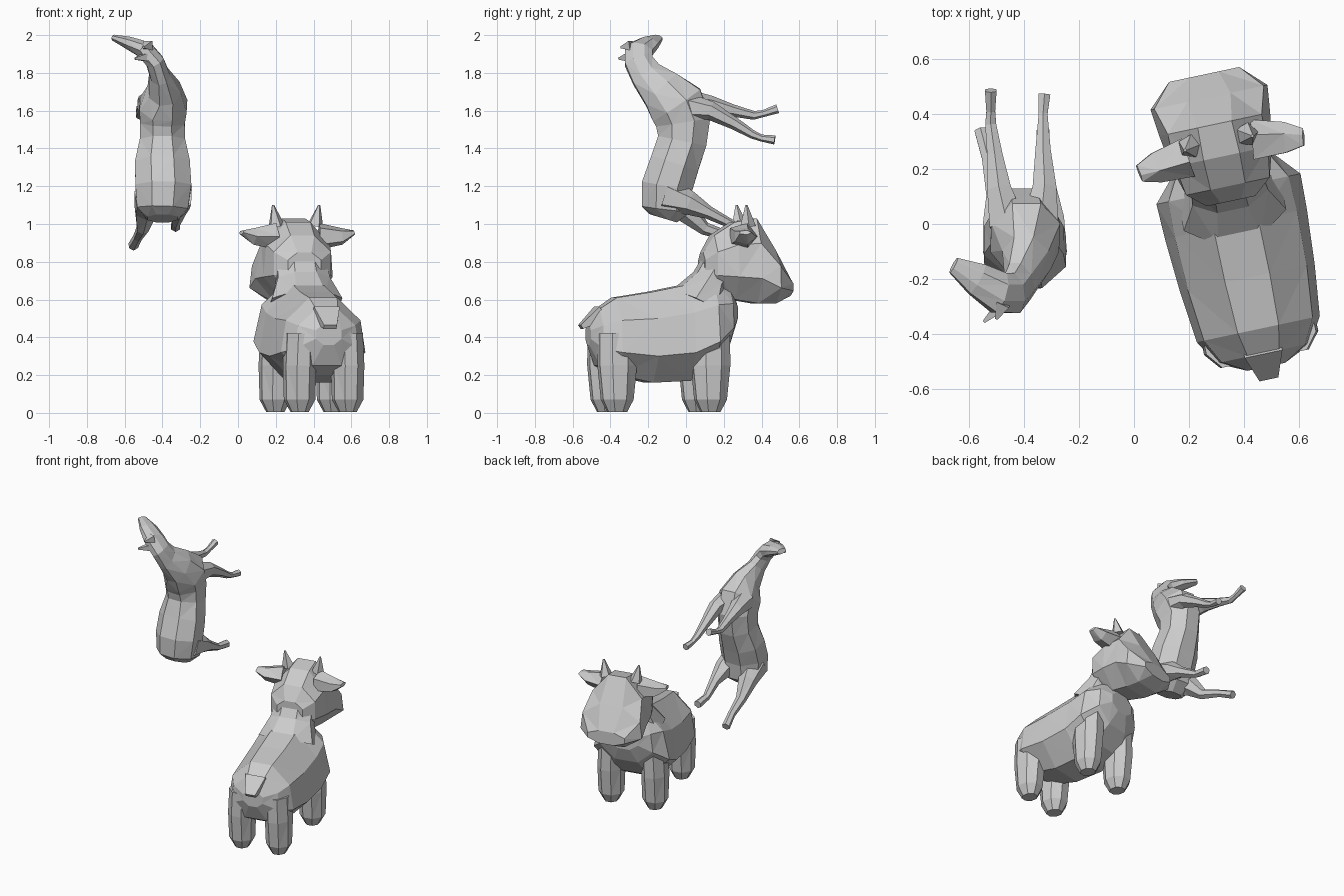
import bpy, bmesh
from math import sin, cos, pi, radians
from mathutils import Vector, Matrix


def loft(name, rings, ref=(0, 0, 1), n=8, axis=None, place=Matrix()):
    """Skin rings (x, y, z, half_width, half_height, taper) along a path."""
    bm = bmesh.new()
    pts = [Vector(r[:3]) for r in rings]
    grow = 1 / cos(pi / n)
    loops = []
    for i, r in enumerate(rings):
        t = Vector(axis) if axis else pts[min(i + 1, len(pts) - 1)] - pts[max(i - 1, 0)]
        t.normalize()
        side = t.cross(Vector(ref)).normalized()
        up = side.cross(t)
        taper = r[5] if len(r) > 5 else 0
        loop = []
        for k in range(n):
            a = 2 * pi * (k + 0.5) / n
            c, s = cos(a) * grow, sin(a) * grow
            loop.append(bm.verts.new(pts[i] + side * c * r[3] * (1 - taper * s) + up * s * r[4]))
        loops.append(loop)
    for a, b in zip(loops, loops[1:]):
        for k in range(n):
            j = (k + 1) % n
            bm.faces.new((a[k], a[j], b[j], b[k]))
    bm.faces.new(loops[0][::-1])
    bm.faces.new(loops[-1])
    bmesh.ops.recalc_face_normals(bm, faces=bm.faces)
    bmesh.ops.triangulate(bm, faces=[f for f in bm.faces if len(f.verts) == 4])
    me = bpy.data.meshes.new(name)
    bm.to_mesh(me)
    bm.free()
    ob = bpy.data.objects.new(name, me)
    ob.matrix_world = place
    bpy.context.collection.objects.link(ob)
    return ob


def slab(y, low, high, w, taper=0):
    """Upright ring on the cow's centre plane."""
    return (0, y, (low + high) / 2, w, (high - low) / 2, taper)


# Cow, built facing +y and then turned in place
cow = Matrix.Translation((0.37, 0, 0)) @ Matrix.Rotation(radians(12), 4, 'Z')
loft("cow_body", [
    slab(-0.53, 0.36, 0.47, 0.07), slab(-0.48, 0.25, 0.55, 0.165, 0.15),
    slab(-0.39, 0.20, 0.61, 0.215, 0.15), slab(-0.20, 0.16, 0.64, 0.235, 0.15),
    slab(0.00, 0.17, 0.68, 0.245, 0.18), slab(0.13, 0.24, 0.71, 0.245, 0.22),
    slab(0.22, 0.36, 0.67, 0.18, 0.1), slab(0.26, 0.46, 0.60, 0.10)],
    axis=(0, 1, 0), place=cow)
loft("cow_neck", [(0, 0.07, 0.58, 0.19, 0.15), (0, 0.13, 0.70, 0.14, 0.09),
                  (0, 0.20, 0.80, 0.13, 0.10)], ref=(0, -1, 0), place=cow)
loft("cow_head", [
    slab(0.085, 0.71, 0.85, 0.09), slab(0.14, 0.64, 0.94, 0.155),
    slab(0.25, 0.60, 1.01, 0.18, 0.1), slab(0.37, 0.58, 1.03, 0.19, 0.2),
    slab(0.47, 0.58, 0.86, 0.21, 0.08), slab(0.555, 0.62, 0.71, 0.13)],
    axis=(0, 1, 0), place=cow)
loft("cow_tail", [(0, -0.46, 0.53, 0.07, 0.04), (0, -0.57, 0.455, 0.035, 0.012)],
     n=4, place=cow)

for label, s in (("left", -1), ("right", 1)):
    for part, x, y in (("hind", 0.13, -0.40), ("front", 0.155, 0.10)):
        loft(f"cow_{part}_leg_{label}", [
            (s * x * 0.95, y, 0.42, 0.08, 0.10), (s * x, y, 0.25, 0.082, 0.10),
            (s * x, y, 0.07, 0.078, 0.082), (s * x, y, 0.005, 0.045, 0.05)],
            ref=(0, 1, 0), place=cow)
    loft(f"cow_ear_{label}", [
        (s * 0.12, 0.28, 0.935, 0.065, 0.06), (s * 0.24, 0.265, 0.935, 0.05, 0.038),
        (s * 0.305, 0.255, 0.955, 0.028, 0.01)], n=5, place=cow)
    loft(f"cow_horn_{label}", [
        (s * 0.105, 0.31, 0.99, 0.036, 0.036), (s * 0.125, 0.30, 1.10, 0.005, 0.005)],
        ref=(0, 1, 0), n=5, place=cow)

# Rearing horse: rump, torso, neck and turned head in one skin
loft("horse_body", [
    (-0.40, -0.12, 1.03, 0.08, 0.075), (-0.40, -0.105, 1.08, 0.135, 0.13),
    (-0.395, -0.10, 1.20, 0.148, 0.135), (-0.40, -0.06, 1.32, 0.145, 0.13),
    (-0.40, -0.02, 1.44, 0.12, 0.13), (-0.40, -0.015, 1.54, 0.118, 0.145),
    (-0.395, -0.05, 1.63, 0.125, 0.15), (-0.39, -0.13, 1.71, 0.085, 0.115),
    (-0.415, -0.21, 1.79, 0.052, 0.085), (-0.44, -0.25, 1.86, 0.048, 0.075),
    (-0.49, -0.25, 1.92, 0.046, 0.075), (-0.57, -0.20, 1.955, 0.034, 0.06),
    (-0.655, -0.15, 1.985, 0.016, 0.03)], ref=(0, -1, 0))

legs = {
    "horse_front_leg_left": [(-0.46, 0.00, 1.64, 0.065), (-0.49, 0.13, 1.63, 0.043),
                             (-0.505, 0.25, 1.60, 0.028), (-0.52, 0.36, 1.575, 0.02),
                             (-0.52, 0.41, 1.585, 0.016), (-0.52, 0.485, 1.61, 0.021)],
    "horse_front_leg_right": [(-0.34, 0.00, 1.62, 0.065), (-0.325, 0.13, 1.60, 0.043),
                              (-0.33, 0.26, 1.53, 0.028), (-0.33, 0.35, 1.475, 0.02),
                              (-0.33, 0.40, 1.455, 0.016), (-0.325, 0.47, 1.445, 0.021)],
    "horse_hind_leg_left": [(-0.46, -0.10, 1.13, 0.085), (-0.49, 0.00, 1.07, 0.055),
                            (-0.505, 0.10, 0.975, 0.03), (-0.53, 0.24, 0.93, 0.022),
                            (-0.555, 0.34, 0.885, 0.024)],
    "horse_hind_leg_right": [(-0.33, -0.10, 1.15, 0.085), (-0.31, 0.02, 1.11, 0.055),
                             (-0.31, 0.12, 1.06, 0.03), (-0.33, 0.24, 1.00, 0.021),
                             (-0.33, 0.34, 0.985, 0.024)],
}
for name, path in legs.items():
    loft(name, [(x, y, z, r, r) for x, y, z, r in path], n=6)

# Horse ears
for label, tip in (("left", (-0.545, -0.355, 1.875)), ("right", (-0.50, -0.345, 1.935))):
    base = (-0.475, -0.29, tip[2] + 0.01)
    loft(f"horse_ear_{label}", [(*base, 0.025, 0.025), (*tip, 0.005, 0.005)], n=4)
